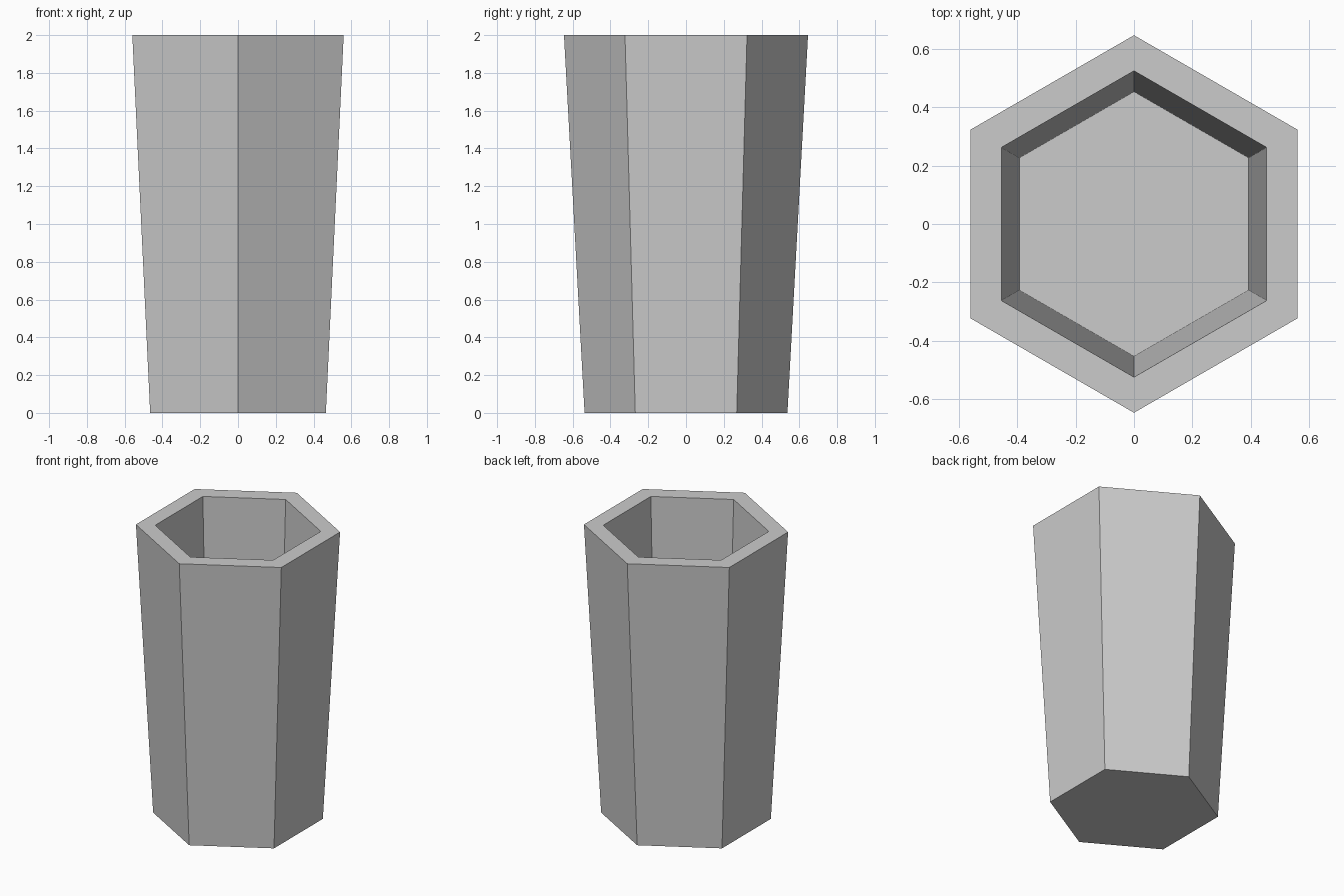
import bpy, bmesh, math

if "Cube" in bpy.data.objects:
    bpy.data.objects.remove(bpy.data.objects["Cube"])

SIDES = 6


def ring(bm, radius, z):
    # hexagon with corners on the y axis
    return [bm.verts.new((radius * math.cos(math.pi / 2 + i * 2 * math.pi / SIDES),
                          radius * math.sin(math.pi / 2 + i * 2 * math.pi / SIDES), z))
            for i in range(SIDES)]


def tapered_cup(name, profile):
    # profile runs from the outer base, over the rim, to the inner floor
    bm = bmesh.new()
    rings = [ring(bm, r, z) for r, z in profile]
    for a, b in zip(rings, rings[1:]):
        for i in range(SIDES):
            j = (i + 1) % SIDES
            bm.faces.new((a[i], a[j], b[j], b[i]))
    bm.faces.new(rings[0][::-1])   # underside
    bm.faces.new(rings[-1])        # inner floor
    bmesh.ops.recalc_face_normals(bm, faces=bm.faces)
    mesh = bpy.data.meshes.new(name)
    bm.to_mesh(mesh)
    bm.free()
    obj = bpy.data.objects.new(name, mesh)
    bpy.context.collection.objects.link(obj)
    return obj


# Hollow hexagonal cup: outer base, outer rim, inner rim, inner floor
tapered_cup("hexagonal_cup", [(0.537, 0), (0.646, 2), (0.524, 2), (0.453, 0.12)])
